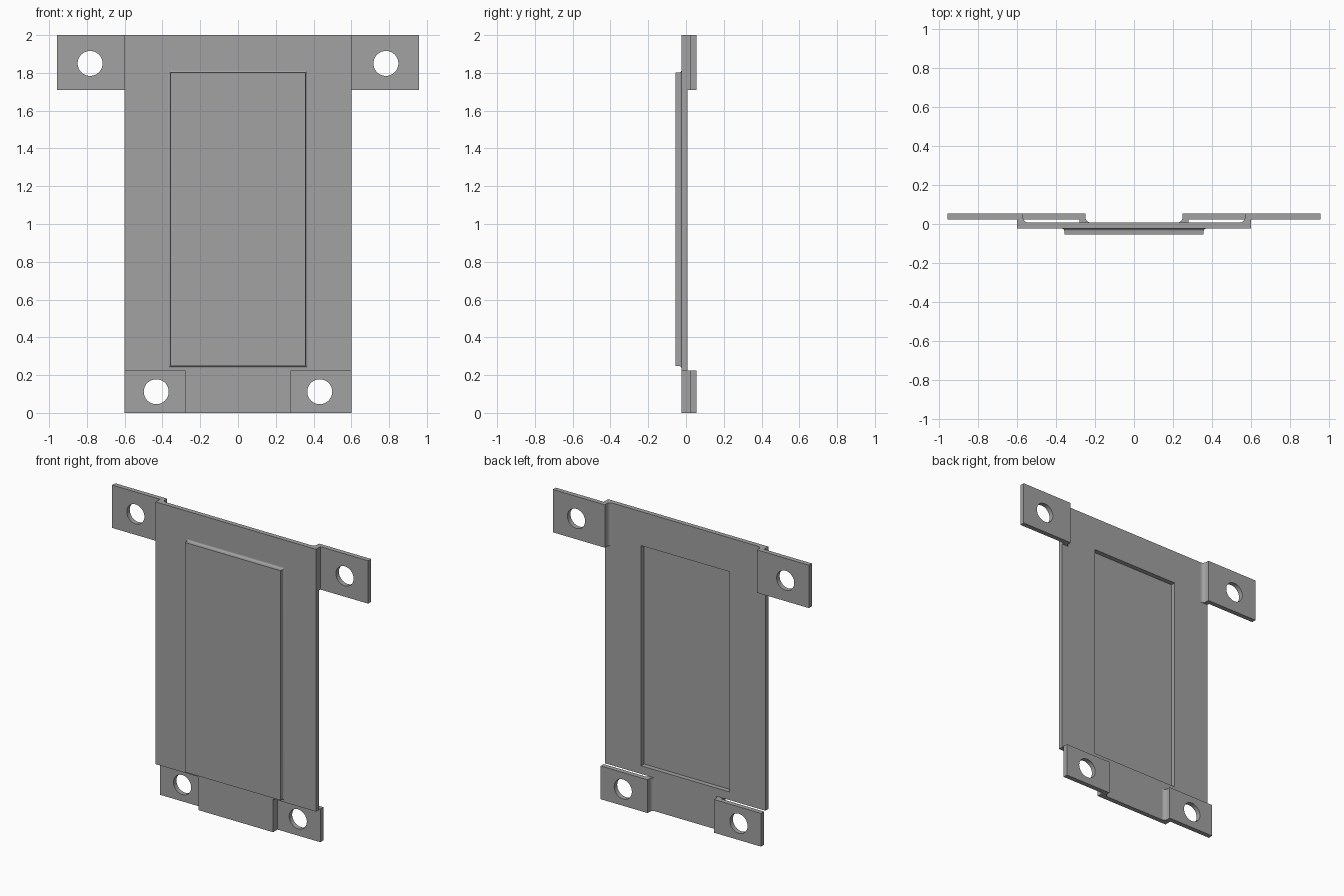
import bpy, bmesh, math
from mathutils import Vector

if "Cube" in bpy.data.objects:
    bpy.data.objects.remove(bpy.data.objects["Cube"])

FRONT, BACK = -0.024, 0.008         # faces of the main sheet
TAB_IN, TAB_OUT = 0.023, 0.055      # faces of the offset tabs
T = 0.031                           # wall thickness

steel = bpy.data.materials.new("grey steel")
steel.diffuse_color = (0.36, 0.36, 0.36, 1)
steel.use_nodes = True
steel.node_tree.nodes["Principled BSDF"].inputs["Base Color"].default_value = steel.diffuse_color


def finish(name, bm):
    bmesh.ops.recalc_face_normals(bm, faces=bm.faces)
    me = bpy.data.meshes.new(name)
    bm.to_mesh(me)
    bm.free()
    me.materials.append(steel)
    ob = bpy.data.objects.new(name, me)
    bpy.context.collection.objects.link(ob)
    return ob


def prism(name, points, offset):
    """Extrude a closed 3D outline along an offset vector."""
    bm = bmesh.new()
    face = bm.faces.new([bm.verts.new(p) for p in points])
    out = bmesh.ops.extrude_face_region(bm, geom=[face])
    verts = [g for g in out["geom"] if isinstance(g, bmesh.types.BMVert)]
    bmesh.ops.translate(bm, verts=verts, vec=Vector(offset))
    return finish(name, bm)


def cut(ob, cutter):
    mod = ob.modifiers.new("cut", 'BOOLEAN')
    mod.operation, mod.solver, mod.object = 'DIFFERENCE', 'EXACT', cutter
    bpy.context.view_layer.objects.active = ob
    bpy.ops.object.modifier_apply(modifier=mod.name)
    bpy.data.objects.remove(cutter)


def smooth(ob):
    bpy.ops.object.select_all(action='DESELECT')
    ob.select_set(True)
    bpy.context.view_layer.objects.active = ob
    bpy.ops.object.shade_smooth_by_angle(angle=math.radians(30))


def rect(x, z0, z1, y):
    return [(-x, y, z0), (x, y, z0), (x, y, z1), (-x, y, z1)]


# Main sheet with notched lower corners and an opening behind the raised panel
half = [(0.28, 0), (0.28, 0.225), (0.6, 0.225), (0.6, 2)]
outline = half + [(-x, z) for x, z in reversed(half)]
sheet = prism("main_sheet", [(x, FRONT, z) for x, z in outline], (0, BACK - FRONT, 0))
cut(sheet, prism("opening", rect(0.33, 0.28, 1.77, -0.1), (0, 0.2, 0)))

# Raised panel: flared rounded base, sharp front rim
R = 0.012
rings = [(R * (1 - math.sin(a)), FRONT - R * (1 - math.cos(a)))
         for a in [i * math.pi / 12 for i in range(7)]]
rings.append((0, -0.055))
bm = bmesh.new()
loops = [[bm.verts.new(p) for p in rect(0.358 + g, 0.248 - g, 1.802 + g, y)]
         for g, y in rings]
for a, b in zip(loops, loops[1:]):
    for i in range(4):
        j = (i + 1) % 4
        bm.faces.new((a[i], a[j], b[j], b[i]))
bm.faces.new(loops[0])
bm.faces.new(loops[-1])
smooth(finish("raised_panel", bm))


# Offset mounting tabs: bend with an inside fillet, flat tab, round hole
def tab(name, side, edge, end, z0, z1, hole):
    r = 0.025
    wall = edge - T
    arc = [(wall - r + r * math.sin(a), BACK + r - r * math.cos(a))
           for a in [i * math.pi / 16 for i in range(9)]]
    prof = arc + [(wall, TAB_OUT), (end, TAB_OUT), (end, TAB_IN),
                  (edge, TAB_IN), (edge, BACK)]
    ob = prism(name, [(side * x, y, z0) for x, y in prof], (0, 0, z1 - z0))
    hx, hz = hole
    ring = [(side * hx + 0.066 * math.cos(i * math.pi / 24), -0.1,
             hz + 0.066 * math.sin(i * math.pi / 24)) for i in range(48)]
    cut(ob, prism("hole", ring, (0, 0.3, 0)))
    smooth(ob)


for side, label in ((-1, "left"), (1, "right")):
    tab("upper_tab_" + label, side, 0.6, 0.958, 1.71, 2.0, (0.783, 1.85))
    tab("lower_tab_" + label, side, 0.28, 0.6, 0.0, 0.225, (0.433, 0.112))
